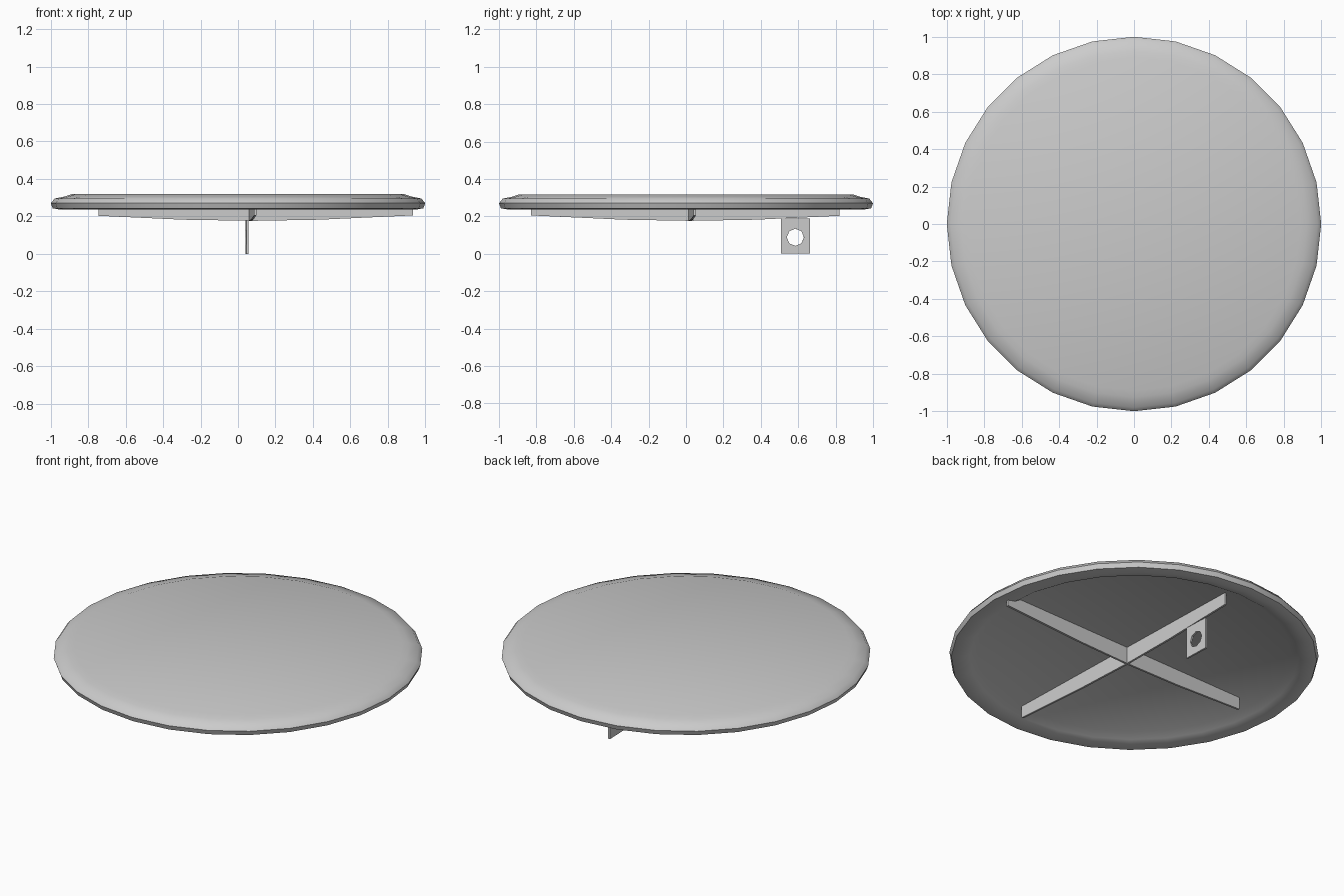
import bpy, bmesh
from math import sin, cos, pi, radians
from mathutils import Matrix

cube = bpy.data.objects.get("Cube")
if cube:
    bpy.data.objects.remove(cube, do_unlink=True)

grey = bpy.data.materials.new("plain grey")
grey.use_nodes = True
COLOUR = (0.6, 0.6, 0.6, 1)
grey.diffuse_color = COLOUR
grey.node_tree.nodes["Principled BSDF"].inputs["Base Color"].default_value = COLOUR


def finish(name, bm, matrix=Matrix(), smooth=None):
    bmesh.ops.recalc_face_normals(bm, faces=bm.faces)
    mesh = bpy.data.meshes.new(name)
    bm.to_mesh(mesh)
    bm.free()
    mesh.materials.append(grey)
    obj = bpy.data.objects.new(name, mesh)
    obj.matrix_world = matrix
    bpy.context.collection.objects.link(obj)
    if smooth:
        bpy.ops.object.select_all(action="DESELECT")
        obj.select_set(True)
        bpy.context.view_layer.objects.active = obj
        bpy.ops.object.shade_smooth_by_angle(angle=radians(smooth))
    return obj


def lathe(name, profile, sides):
    """Closed round solid from (radius, height) points."""
    bm = bmesh.new()
    rings = [[bm.verts.new((r * cos(2 * pi * i / sides), r * sin(2 * pi * i / sides), z))
              for i in range(sides)] for r, z in profile]
    for a, b in zip(rings, rings[1:]):
        for i in range(sides):
            j = (i + 1) % sides
            bm.faces.new((a[i], a[j], b[j], b[i]))
    bm.faces.new(rings[0])
    bm.faces.new(rings[-1])
    return finish(name, bm, smooth=50)


def plate(name, faces, thickness, matrix):
    """Upright plate: faces given as (along, height) outlines, made solid."""
    bm = bmesh.new()
    for outline in faces:
        bm.faces.new([bm.verts.new((-thickness / 2, u, z)) for u, z in outline])
    bmesh.ops.remove_doubles(bm, verts=bm.verts, dist=1e-5)
    made = bmesh.ops.extrude_face_region(bm, geom=bm.faces[:])
    moved = [v for v in made["geom"] if isinstance(v, bmesh.types.BMVert)]
    bmesh.ops.translate(bm, verts=moved, vec=(thickness, 0, 0))
    return finish(name, bm, matrix)


# Round lid with a rolled rim and a recessed underside
lathe("lid", [(0.89, 0.318), (0.925, 0.306), (0.98, 0.295), (1.0, 0.27),
              (0.99, 0.243), (0.95, 0.236), (0.89, 0.25), (0.85, 0.275)], 28)

# Crossed stiffening ribs, slightly turned, deepest in the middle
frame = Matrix.Translation((0.065, 0.02, 0)) @ Matrix.Rotation(radians(1.8), 4, "Z")
rib = [(-0.85, 0.29), (-0.85, 0.205), (-0.35, 0.182), (0, 0.176),
       (0.35, 0.182), (0.8, 0.203), (0.8, 0.29)]
plate("lengthwise_rib", [rib], 0.012, frame)
cross = [(u + 0.01 if u > 0 else u - 0.02, z) for u, z in rib]
plate("crosswise_rib", [cross], 0.012, frame @ Matrix.Rotation(pi / 2, 4, "Z"))

# Hanging tab with a round hole
hole, outer = [], []
for i in range(8):
    c, s = cos(i * pi / 4), sin(i * pi / 4)
    hole.append((0.565 + 0.046 * c, 0.088 + 0.046 * s))
    k = max(abs(c), abs(s))
    outer.append((0.565 + 0.078 * c / k, 0.094 + 0.094 * s / k))
plate("hanging_tab", [(outer[i], outer[(i + 1) % 8], hole[(i + 1) % 8], hole[i])
                      for i in range(8)], 0.011, frame)
